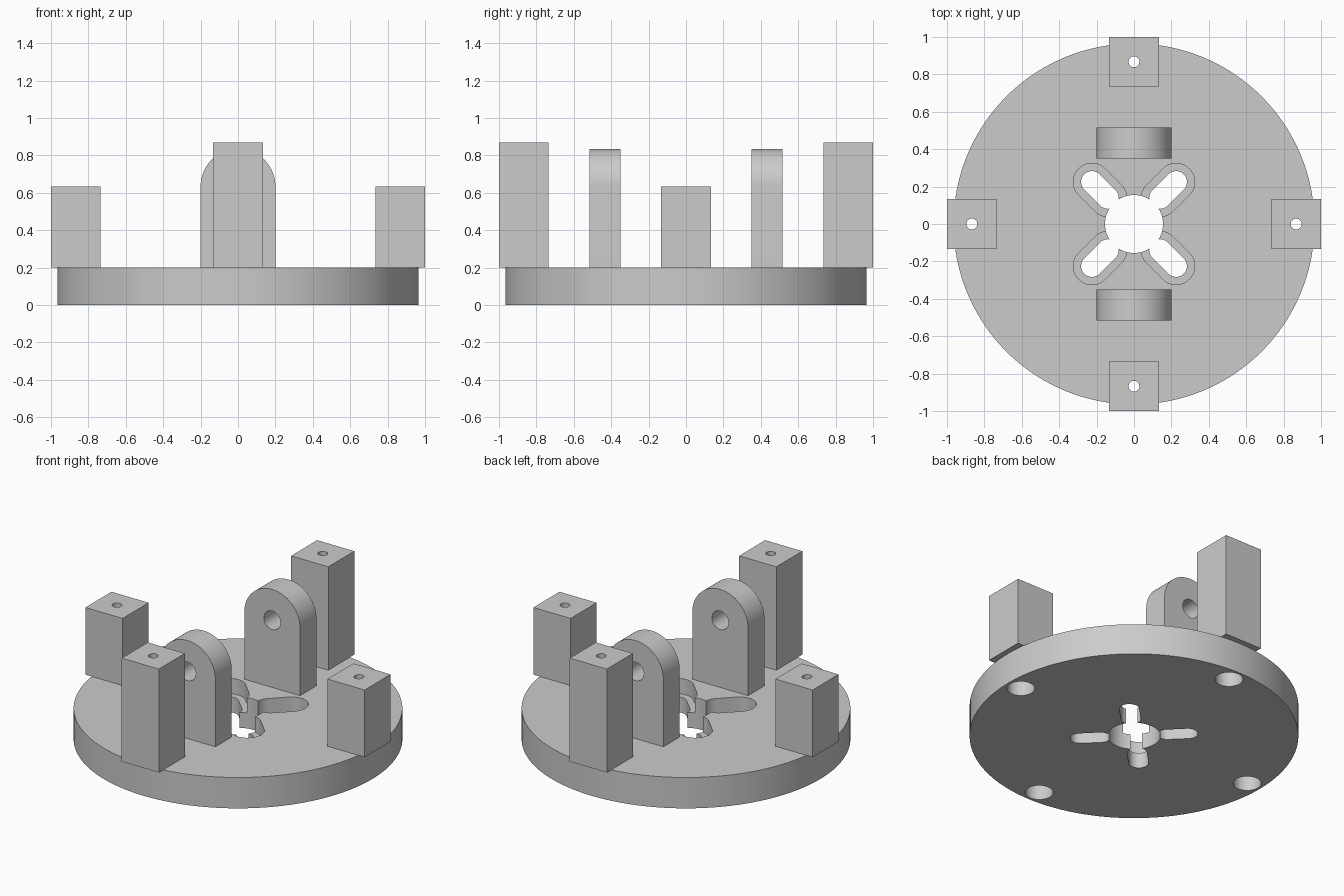
import bpy
import bmesh
from math import pi, sin, cos, radians
from mathutils import Matrix, Vector

cube = bpy.data.objects.get("Cube")
if cube:
    bpy.data.objects.remove(cube)

grey = bpy.data.materials.new("plain grey")
grey.use_nodes = True
COLOUR = (0.6, 0.6, 0.6, 1)
grey.diffuse_color = COLOUR
grey.node_tree.nodes["Principled BSDF"].inputs["Base Color"].default_value = COLOUR

TOP = 0.2          # upper face of the disc
BOLT = 0.867       # bolt distance from the centre
BLOCK = 0.266      # block width
LUG_R = 0.2        # lug half width and top radius
LUG_AXIS = 0.635   # height of the lug hole


def extrude(name, points, depth, matrix=Matrix()):
    """Solid made from a flat outline pushed along local z."""
    bm = bmesh.new()
    face = bm.faces.new([bm.verts.new((x, y, 0)) for x, y in points])
    result = bmesh.ops.extrude_face_region(bm, geom=[face])
    moved = [v for v in result["geom"] if isinstance(v, bmesh.types.BMVert)]
    bmesh.ops.translate(bm, verts=moved, vec=(0, 0, depth))
    bmesh.ops.recalc_face_normals(bm, faces=bm.faces)
    bm.transform(matrix)
    mesh = bpy.data.meshes.new(name)
    bm.to_mesh(mesh)
    bm.free()
    mesh.materials.append(grey)
    obj = bpy.data.objects.new(name, mesh)
    bpy.context.collection.objects.link(obj)
    return obj


def arc(cx, r, start, end, steps):
    return [(cx + r * cos(start + (end - start) * i / steps),
             r * sin(start + (end - start) * i / steps)) for i in range(steps + 1)]


def circle(r, steps=48):
    return arc(0, r, 0, 2 * pi, steps)[:-1]


def capsule(inner, outer, r):
    return arc(outer, r, -pi / 2, pi / 2, 24) + arc(inner, r, pi / 2, 3 * pi / 2, 24)


def cut(obj, cutter):
    """Subtract the cutter for good, then throw it away."""
    cutter.hide_render = True
    mod = obj.modifiers.new("cut", "BOOLEAN")
    mod.operation = "DIFFERENCE"
    mod.solver = "EXACT"
    mod.object = cutter
    bpy.context.view_layer.objects.active = obj
    bpy.ops.object.modifier_apply(modifier=mod.name)
    bpy.data.objects.remove(cutter)


def smooth(obj):
    bpy.ops.object.select_all(action="DESELECT")
    obj.select_set(True)
    bpy.context.view_layer.objects.active = obj
    bpy.ops.object.shade_smooth_by_angle(angle=radians(30))


def place(x, y, z):
    return Matrix.Translation((x, y, z))


# Base disc with its centre bore
disc = extrude("base_disc", circle(0.965, 128), TOP)
cut(disc, extrude("bore_cutter", circle(0.155, 64), 0.6, place(0, 0, -0.2)))

# Four diagonal slots, each with a wider recess in the upper half
for i in range(4):
    turn = Matrix.Rotation(pi / 4 + i * pi / 2, 4, "Z")
    cut(disc, extrude("recess_cutter", capsule(0.197, 0.318, 0.1), 0.3, turn @ place(0, 0, 0.1)))
    cut(disc, extrude("slot_cutter", capsule(0.197, 0.318, 0.058), 0.6, turn @ place(0, 0, -0.2)))

# Four rim blocks: tall at front and back, short at the sides
half = BLOCK / 2
square = [(-half, -half), (half, -half), (half, half), (-half, half)]
for name, dx, dy, top in (("front", 0, -1, 0.87), ("back", 0, 1, 0.87),
                          ("left", 1, 0, 0.635), ("right", -1, 0, 0.635)):
    x, y = BOLT * dx, BOLT * dy
    block = extrude(name + "_block", square, top - TOP, place(x, y, TOP))
    cut(block, extrude("bolt_cutter", circle(0.029), 2, place(x, y, -0.5)))
    smooth(block)
    # Bolt hole and screw-head counterbore in the disc
    cut(disc, extrude("bolt_cutter", circle(0.029), 2, place(x, y, -0.5)))
    cut(disc, extrude("counterbore_cutter", circle(0.082), 0.32, place(x, y, -0.2)))
smooth(disc)

# Pair of round-topped lugs with a cross hole
upright = Matrix.Rotation(pi / 2, 4, "X")   # outline y becomes z, depth runs to -y
foot = TOP - LUG_AXIS
lug_outline = [(-LUG_R, foot), (LUG_R, foot)] + arc(0, LUG_R, 0, pi, 48)
for name, far in (("front_lug", -0.35), ("back_lug", 0.517)):
    lug = extrude(name, lug_outline, 0.167, place(0, far, LUG_AXIS) @ upright)
    cut(lug, extrude("pin_cutter", circle(0.06), 0.6, place(0, far + 0.2, LUG_AXIS) @ upright))
    smooth(lug)
